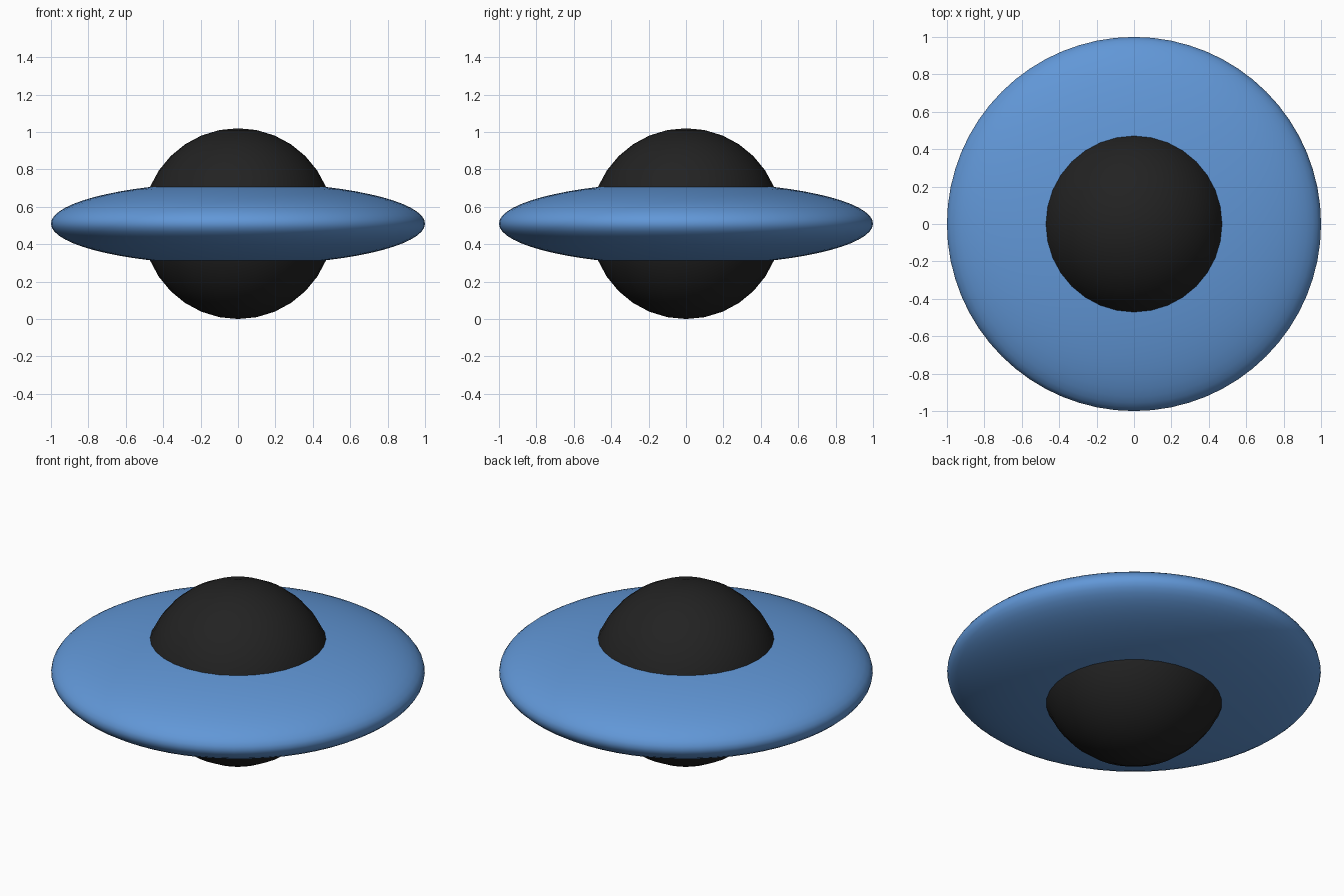
import bpy

if "Cube" in bpy.data.objects:
    bpy.data.objects.remove(bpy.data.objects["Cube"])

CENTRE_Z = 0.51


def ellipsoid(name, radius, half_height, segments, rings, colour):
    bpy.ops.mesh.primitive_uv_sphere_add(segments=segments, ring_count=rings,
                                         radius=1, location=(0, 0, CENTRE_Z))
    obj = bpy.context.object
    obj.name = name
    obj.scale = (radius, radius, half_height)
    bpy.ops.object.transform_apply(location=False, rotation=False, scale=True)
    bpy.ops.object.shade_smooth()
    mat = bpy.data.materials.new(name + "_colour")
    mat.diffuse_color = (*colour, 1)
    mat.use_nodes = True
    mat.node_tree.nodes["Principled BSDF"].inputs["Base Color"].default_value = mat.diffuse_color
    obj.data.materials.append(mat)
    return obj


# Round body in the middle
ellipsoid("central_ball", 0.51, 0.51, 32, 16, (0.016, 0.016, 0.016))

# Flattened saucer around it
ellipsoid("saucer_disc", 1.0, 0.222, 64, 32, (0.12, 0.31, 0.68))
